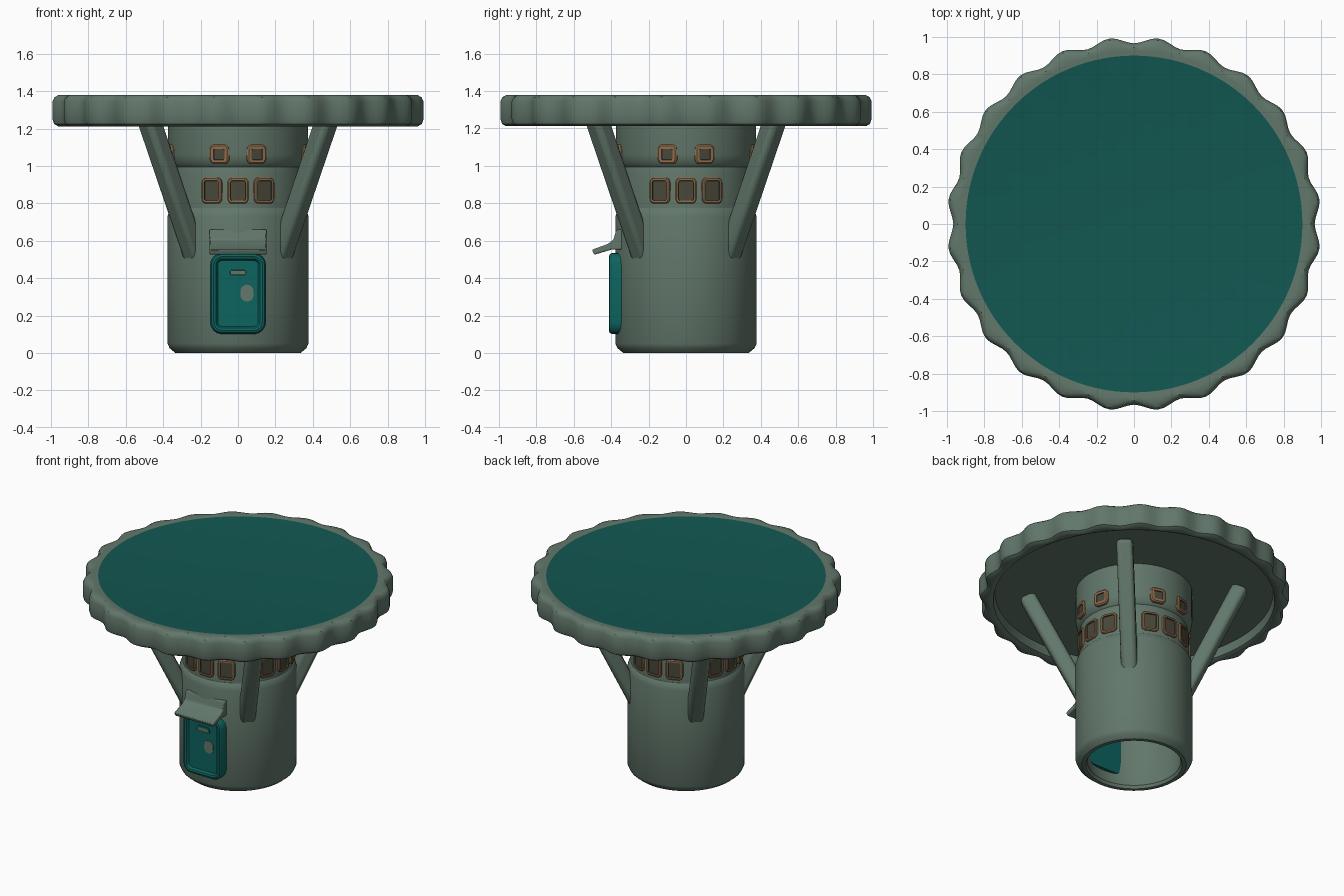
import bpy, bmesh, math
from mathutils import Matrix, Vector

cube = bpy.data.objects.get("Cube")
if cube:
    bpy.data.objects.remove(cube, do_unlink=True)


def material(name, rgb):
    m = bpy.data.materials.new(name)
    m.use_nodes = True
    m.diffuse_color = (*rgb, 1)
    m.node_tree.nodes["Principled BSDF"].inputs["Base Color"].default_value = (*rgb, 1)
    return m


GREEN = material("sage green", (0.122, 0.185, 0.145))
ROOF = material("deep teal", (0.006, 0.095, 0.083))
TEAL = material("door teal", (0.004, 0.125, 0.115))
BROWN = material("frame brown", (0.28, 0.15, 0.07))
DARK = material("dark pane", (0.065, 0.063, 0.042))


def finish(name, bm, mats, angle=35):
    bmesh.ops.recalc_face_normals(bm, faces=bm.faces)
    mesh = bpy.data.meshes.new(name)
    bm.to_mesh(mesh)
    bm.free()
    for m in mats:
        mesh.materials.append(m)
    ob = bpy.data.objects.new(name, mesh)
    bpy.context.collection.objects.link(ob)
    bpy.ops.object.select_all(action='DESELECT')
    ob.select_set(True)
    bpy.context.view_layer.objects.active = ob
    bpy.ops.object.shade_smooth_by_angle(angle=math.radians(angle))
    return ob


def lathe(profile, segments, waves=0, depth=0.0):
    """Spin (radius, z, waviness) points; the first and last lie on the axis."""
    bm = bmesh.new()
    rings = []
    for r, z, w in profile[1:-1]:
        ring = []
        for i in range(segments):
            a = math.tau * i / segments
            rr = r - w * depth * (1 + math.cos(waves * a))
            ring.append(bm.verts.new((rr * math.cos(a), rr * math.sin(a), z)))
        rings.append(ring)
    for p, q in zip(rings, rings[1:]):
        for i in range(segments):
            j = (i + 1) % segments
            bm.faces.new((p[i], p[j], q[j], q[i]))
    for (r, z, w), ring in ((profile[0], rings[0]), (profile[-1], rings[-1])):
        tip = bm.verts.new((0, 0, z))
        for i in range(segments):
            bm.faces.new((tip, ring[i], ring[(i + 1) % segments]))
    return bm


def panel(name, w, h, radius, layers, mats, x=0, z=0, angle=0):
    """Rounded plate facing outward: layers of (inset, distance out, material)."""
    bm = bmesh.new()
    loops = []
    for inset, out, _ in layers:
        r = max(radius - inset, 0.006)
        loop = []
        for k, (sx, sz) in enumerate(((1, 1), (-1, 1), (-1, -1), (1, -1))):
            cx, cz = sx * (w / 2 - inset - r), sz * (h / 2 - inset - r)
            for s in range(5):
                a = math.pi / 2 * (k + s / 4)
                loop.append(bm.verts.new((x + cx + r * math.cos(a), -out,
                                          z + cz + r * math.sin(a))))
        loops.append(loop)
    bm.faces.new(loops[0])
    for p, q, layer in zip(loops, loops[1:], layers[1:]):
        for i in range(len(p)):
            j = (i + 1) % len(p)
            bm.faces.new((p[i], p[j], q[j], q[i])).material_index = layer[2]
    bm.faces.new(loops[-1]).material_index = layers[-1][2]
    bmesh.ops.transform(bm, matrix=Matrix.Rotation(angle, 4, 'Z'), verts=bm.verts)
    return finish(name, bm, mats)


# Scalloped canopy with a flat teal top and a shallow hollow underneath
canopy = lathe([(0, 1.375, 0), (0.9, 1.375, 0), (0.93, 1.379, 0.2), (0.97, 1.378, 0.8),
                (0.99, 1.367, 1), (1.0, 1.345, 1), (1.0, 1.25, 1), (0.992, 1.225, 1),
                (0.97, 1.212, 0.9), (0.93, 1.212, 0.2), (0.905, 1.222, 0),
                (0.895, 1.28, 0), (0, 1.28, 0)], 192, 24, 0.017)
for f in canopy.faces:
    c = f.calc_center_median()
    f.material_index = int(c.z > 1.3 and c.xy.length < 0.9)
finish("canopy", canopy, [GREEN, ROOF])

# Hollow tower: base drum, window tier, flared upper tier
tower = lathe([(0, 1.285, 0), (0.375, 1.285, 0), (0.375, 1.06, 0), (0.366, 1.015, 0),
               (0.346, 0.995, 0), (0.355, 0.95, 0), (0.357, 0.775, 0), (0.368, 0.76, 0),
               (0.377, 0.73, 0), (0.377, 0.05, 0), (0.365, 0.025, 0), (0.335, 0, 0),
               (0.31, 0, 0), (0.30, 0.02, 0), (0.31, 0.06, 0), (0.32, 0.2, 0),
               (0.32, 1.2, 0), (0, 1.2, 0)], 64)
finish("tower", tower, [GREEN])

# Window rows, repeated on the four sides
for side in range(4):
    for k, deg in enumerate((-23, 0, 23)):
        a = math.radians(90 * side + deg)
        panel(f"lower_window_{side}_{k}", 0.115, 0.14, 0.028,
              [(0, 0.33, 0), (0, 0.362, 0), (0.006, 0.367, 0), (0.016, 0.367, 0),
               (0.018, 0.359, 1)], [BROWN, DARK], z=0.868, angle=a)
    for k, deg in enumerate((-15.5, 15.5)):
        a = math.radians(90 * side + deg)
        panel(f"upper_window_{side}_{k}", 0.108, 0.105, 0.03,
              [(0, 0.35, 0), (0, 0.376, 0), (0.008, 0.383, 0), (0.023, 0.383, 0),
               (0.025, 0.377, 1)], [BROWN, DARK], z=1.062, angle=a)

# Diagonal struts from the drum to the canopy
foot, head = Vector((0.315, 0, 0.5)), Vector((0.69, 0, 1.28))
span = head - foot
for k in range(4):
    bm = bmesh.new()
    bmesh.ops.create_cube(bm, size=1)
    place = (Matrix.Rotation(math.radians(45 + 90 * k), 4, 'Z')
             @ Matrix.Translation((foot + head) / 2)
             @ Matrix.Rotation(math.atan2(span.x, span.z), 4, 'Y')
             @ Matrix.Diagonal((0.105, 0.105, span.length, 1)))
    bmesh.ops.transform(bm, matrix=place, verts=bm.verts)
    strut = finish(f"strut_{k}", bm, [GREEN], 50)
    bev = strut.modifiers.new("soft_edges", 'BEVEL')
    bev.width, bev.segments = 0.028, 3

# Door with a raised rim, a viewing slot and a pale spot
panel("door", 0.30, 0.435, 0.065,
      [(0, 0.29, 0), (0, 0.395, 0), (0.008, 0.408, 0), (0.02, 0.412, 0),
       (0.032, 0.408, 0), (0.042, 0.394, 0)], [TEAL], z=0.318)
panel("door_slot", 0.11, 0.05, 0.02,
      [(0, 0.39, 0), (0, 0.40, 0), (0.012, 0.40, 0), (0.014, 0.396, 1)],
      [TEAL, GREEN], z=0.43)
panel("door_spot", 0.07, 0.09, 0.034, [(0, 0.39, 0), (0, 0.398, 0)],
      [GREEN], x=0.048, z=0.32)

# Sloping awning that sweeps up into the wall
bm = bmesh.new()
section = [(-0.49, 0.525), (-0.502, 0.552), (-0.42, 0.582), (-0.388, 0.605),
           (-0.372, 0.66), (-0.32, 0.66), (-0.32, 0.555), (-0.40, 0.552)]
ends = [[bm.verts.new((x, y, z)) for y, z in section] for x in (-0.152, 0.152)]
for e in ends:
    bm.faces.new(e)
for i in range(len(section)):
    j = (i + 1) % len(section)
    bm.faces.new((ends[0][i], ends[0][j], ends[1][j], ends[1][i]))
awning = finish("awning", bm, [GREEN])
bev = awning.modifiers.new("soft_edges", 'BEVEL')
bev.width, bev.segments = 0.006, 2
